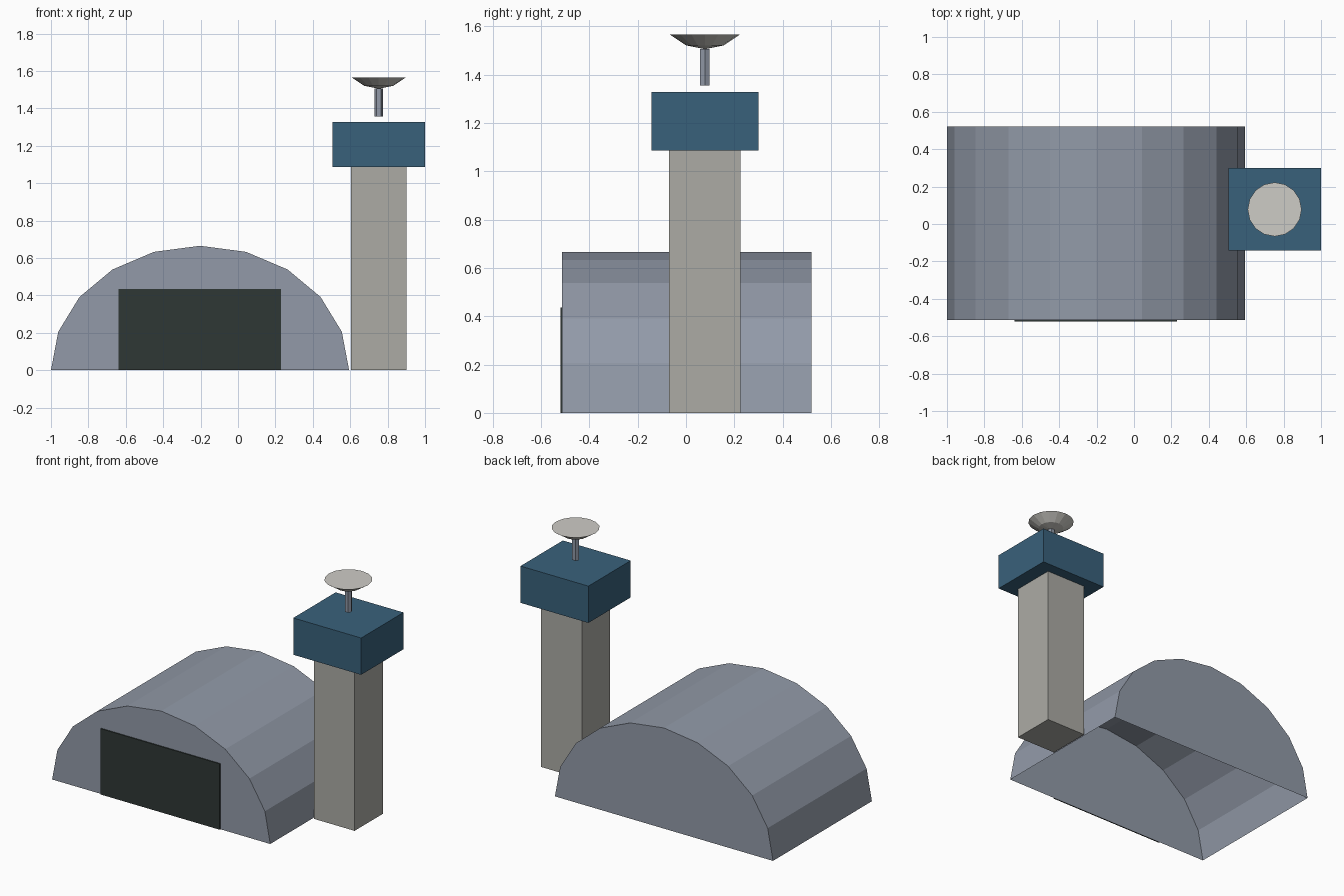
import bpy
import bmesh
from math import sin, cos, pi, radians
from mathutils import Matrix, Vector

cube = bpy.data.objects.get("Cube")
if cube:
    bpy.data.objects.remove(cube, do_unlink=True)


def linear(v):
    v /= 255
    return v / 12.92 if v <= 0.04045 else ((v + 0.055) / 1.055) ** 2.4


def material(name, *srgb):
    mat = bpy.data.materials.new(name)
    mat.use_nodes = True
    color = (*[linear(c) for c in srgb], 1)
    mat.diffuse_color = color
    mat.node_tree.nodes["Principled BSDF"].inputs["Base Color"].default_value = color
    return mat


steel = material("blue grey steel", 146, 154, 168)
dark = material("dark door", 47, 55, 53)
concrete = material("warm grey concrete", 172, 171, 165)
blue = material("deep blue glass", 57, 97, 123)
pale = material("pale dish grey", 206, 204, 198)


def finish(name, bm, mat):
    mesh = bpy.data.meshes.new(name)
    bm.to_mesh(mesh)
    bm.free()
    mesh.materials.append(mat)
    obj = bpy.data.objects.new(name, mesh)
    bpy.context.collection.objects.link(obj)
    return obj


def box(name, low, high, mat):
    low, high = Vector(low), Vector(high)
    bm = bmesh.new()
    bmesh.ops.create_cube(bm, size=1, matrix=Matrix.Translation((low + high) / 2)
                          @ Matrix.Diagonal((*(high - low), 1)))
    return finish(name, bm, mat)


# Hangar: ten-sided half-ellipse vault with end walls, open underneath
FRONT, BACK = -0.512, 0.52
STEPS = 10
bm = bmesh.new()
front_arc, back_arc = [
    [bm.verts.new((-0.203 + 0.797 * cos(pi * i / STEPS), y, 0.665 * sin(pi * i / STEPS)))
     for i in range(STEPS + 1)] for y in (FRONT, BACK)]
bm.faces.new(front_arc[::-1])
bm.faces.new(back_arc)
for i in range(STEPS):
    bm.faces.new((front_arc[i], front_arc[i + 1], back_arc[i + 1], back_arc[i]))
# The open shell needs its normals pointing outwards
centre = Vector((-0.203, 0, 0.2))
for face in bm.faces:
    face.normal_update()
    if face.normal.dot(face.calc_center_median() - centre) < 0:
        face.normal_flip()
finish("hangar", bm, steel)

# Hangar door
box("hangar_door", (-0.64, -0.52, 0), (0.23, FRONT - 0.001, 0.435), dark)

# Control tower
TX, TY = 0.752, 0.078
box("tower_shaft", (TX - 0.149, TY - 0.148, 0), (TX + 0.149, TY + 0.148, 1.085), concrete)
box("tower_cab", (TX - 0.248, TY - 0.221, 1.085), (1, TY + 0.221, 1.328), blue)

# Six-sided antenna mast
bm = bmesh.new()
bmesh.ops.create_cone(bm, cap_ends=True, segments=6, radius1=0.023, radius2=0.023, depth=0.15,
                      matrix=Matrix.Translation((TX, TY, 1.43)) @ Matrix.Rotation(radians(90), 4, "Z"))
finish("antenna_mast", bm, steel)

# Radar dish: bottom cap of a sphere, closed by a flat disc
R = 0.204
BASE = 1.505
SIDES = 16
bm = bmesh.new()
tip = bm.verts.new((TX, TY, BASE))
inner, rim = [
    [bm.verts.new((TX + R * sin(a) * cos(2 * pi * i / SIDES),
                   TY + R * sin(a) * sin(2 * pi * i / SIDES),
                   BASE + R * (1 - cos(a)))) for i in range(SIDES)]
    for a in (pi / 8, pi / 4)]
for i in range(SIDES):
    j = (i + 1) % SIDES
    bm.faces.new((tip, inner[j], inner[i]))
    bm.faces.new((inner[i], inner[j], rim[j], rim[i]))
bm.faces.new(rim)
bmesh.ops.recalc_face_normals(bm, faces=bm.faces)
finish("radar_dish", bm, pale)
